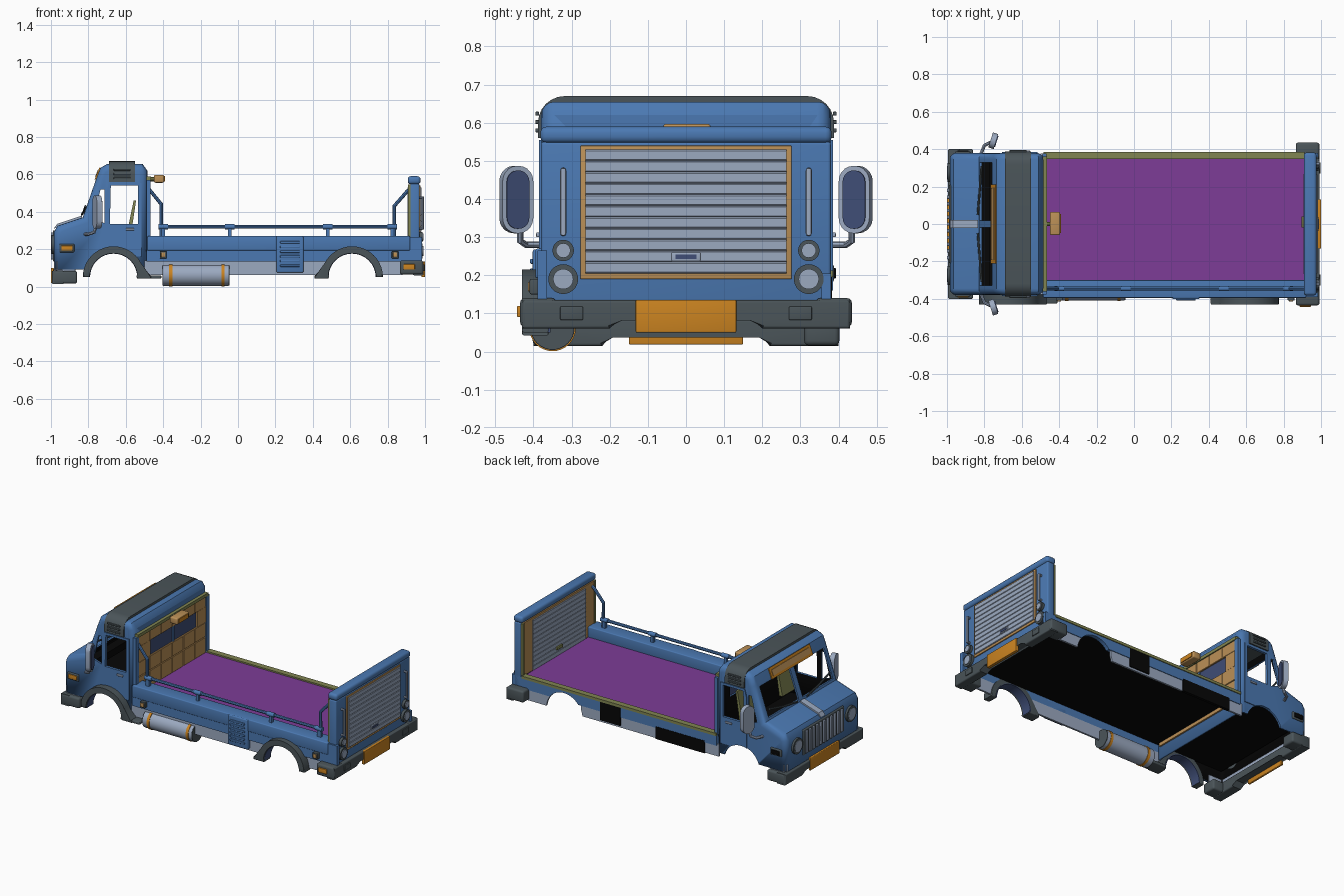
import bpy, bmesh, math
from mathutils import Vector, Matrix

if "Cube" in bpy.data.objects:
    bpy.data.objects.remove(bpy.data.objects["Cube"])

def material(name, *c):
    m = bpy.data.materials.new(name)
    m.diffuse_color = (*c, 1)
    m.use_nodes = True
    m.node_tree.nodes["Principled BSDF"].inputs["Base Color"].default_value = m.diffuse_color
    return m

BLUE = material("body blue", .07, .19, .445)
DARK = material("dark grey", .07, .09, .10)
LIGHT = material("pale steel", .33, .40, .53)
ORANGE = material("orange", .60, .23, .015)
TAN = material("tan wood", .50, .28, .095)
PURPLE = material("purple floor", .205, .045, .31)
OLIVE = material("olive trim", .22, .235, .085)
NAVY = material("navy glass", .05, .075, .18)
BLACK = material("black", .002, .002, .002)

def add(name, bm, *mats):
    bmesh.ops.recalc_face_normals(bm, faces=bm.faces)
    me = bpy.data.meshes.new(name)
    bm.to_mesh(me)
    bm.free()
    for m in mats:
        me.materials.append(m)
    ob = bpy.data.objects.new(name, me)
    bpy.context.collection.objects.link(ob)
    return ob

def box(name, x, y, z, mat, bevel=0, axis=None, seg=3):
    """Box from (lo, hi) ranges; bevel all edges or only those along one axis."""
    bm = bmesh.new()
    bmesh.ops.create_cube(bm, size=1)
    for v in bm.verts:
        v.co = Vector([(r[0] + r[1]) / 2 + c * (r[1] - r[0]) for r, c in zip((x, y, z), v.co)])
    if bevel:
        es = [e for e in bm.edges if axis is None or abs((e.verts[0].co - e.verts[1].co)[axis]) > 1e-5]
        bmesh.ops.bevel(bm, geom=es, offset=bevel, segments=seg, profile=.5, affect='EDGES')
    return add(name, bm, mat)

def prism(name, pts, t0, t1, mat, axis=1, bevel=0, open_bottom=False):
    """Extrude an (x,z) outline along y, or a (y,z) outline along x."""
    bm = bmesh.new()
    put = (lambda a, b, t: (a, t, b)) if axis == 1 else (lambda a, b, t: (t, a, b))
    A = [bm.verts.new(put(*p, t0)) for p in pts]
    B = [bm.verts.new(put(*p, t1)) for p in pts]
    caps = [bm.faces.new(A), bm.faces.new(B[::-1])]
    n = len(pts)
    for i in range(n):
        bm.faces.new((A[i], B[i], B[(i + 1) % n], A[(i + 1) % n]))
    if open_bottom:
        zmin = min(v.co.z for v in bm.verts)
        bmesh.ops.delete(bm, geom=[f for f in bm.faces if all(abs(v.co.z - zmin) < 1e-5 for v in f.verts)],
                         context='FACES')
    if bevel:
        es = [e for f in caps for e in f.edges if len(e.link_faces) == 2]
        bmesh.ops.bevel(bm, geom=es, offset=bevel, segments=4, profile=.5, affect='EDGES')
    return add(name, bm, mat)

def cyl(name, c, r, depth, mat, axis=0, seg=32):
    bm = bmesh.new()
    bmesh.ops.create_cone(bm, cap_ends=True, segments=seg, radius1=r, radius2=r, depth=depth)
    rot = Matrix.Rotation(math.pi / 2, 4, 'Y' if axis == 0 else 'X')
    bmesh.ops.transform(bm, matrix=Matrix.Translation(c) @ rot, verts=bm.verts)
    return add(name, bm, mat)

def tube(name, pts, r, mat):
    cu = bpy.data.curves.new(name, 'CURVE')
    cu.dimensions, cu.bevel_depth, cu.bevel_resolution, cu.use_fill_caps = '3D', r, 2, True
    sp = cu.splines.new('POLY')
    sp.points.add(len(pts) - 1)
    for p, q in zip(sp.points, pts):
        p.co = (*q, 1)
    tmp = bpy.data.objects.new(name + "_path", cu)
    bpy.context.collection.objects.link(tmp)
    bpy.context.view_layer.update()
    bm = bmesh.new()
    bm.from_mesh(tmp.to_mesh())
    bpy.data.objects.remove(tmp)
    return add(name, bm, mat)

def cut(ob, cutters):
    for c in cutters:
        c.hide_render = c.hide_viewport = True
        m = ob.modifiers.new("cut", 'BOOLEAN')
        m.operation, m.solver, m.object = 'DIFFERENCE', 'EXACT', c

# window and wheel cutters
FRONT_X, REAR_X, ARCH_Z, FLOOR = -.665, .61, .05, .203
wheels = [cyl("wheel_cutter", (x, 0, ARCH_Z), .13, 1.2, BLUE, 1, 48) for x in (FRONT_X, REAR_X)]
door_win = prism("door_window_cutter", [(-.685, .335), (-.535, .335), (-.535, .54), (-.68, .54)], -.6, .6, BLUE)
vent_win = prism("quarter_window_cutter", [(-.775, .36), (-.715, .34), (-.715, .52), (-.735, .52)], -.6, .6, BLUE)
slope = [(-.90, .39), (-.75, .38), (-.67, .57), (-.83, .57)]
shields = [prism("windshield_cutter", slope, *y, BLUE) for y in ((-.33, -.02), (.02, .33))]
rear_win = box("rear_window_cutter", (-.55, -.40), (-.22, .26), (.405, .495), BLUE)

# cab shell
cab = prism("cab_shell", [(-.985, .09), (-.985, .29), (-.965, .325), (-.83, .37), (-.755, .585), (-.735, .635),
            (-.70, .655), (-.51, .655), (-.485, .62), (-.485, .09)], -.38, .38, BLUE, bevel=.035, open_bottom=True)
cab.data.materials.append(BLACK)
so = cab.modifiers.new("shell", 'SOLIDIFY')
so.thickness, so.offset, so.material_offset = .012, -1, 1
cut(cab, [wheels[0], door_win, vent_win, rear_win] + shields)
box("cab_floor", (-.965, -.49), (-.365, .365), (.188, .198), BLACK)
for s in (-1, 1):
    door = prism("cab_door", [(-.705, .16), (-.515, .16), (-.515, .555), (-.69, .555), (-.705, .50)],
                 s * .377, s * .385, BLUE)
    cut(door, [wheels[0], door_win])
    box("door_handle", (-.60, -.555), sorted((s * .384, s * .393)), (.30, .312), LIGHT, .003)
    prism("seat_back", [(-.595, .28), (-.572, .28), (-.545, .46), (-.558, .46)], s * .14, s * .27, OLIVE)
    # mirrors with bent arms, slightly turned outward
    c = Vector((-.752, s * .446, .398))
    turn = Matrix.Translation(c) @ Matrix.Rotation(-s * .3, 4, 'Z') @ Matrix.Translation(-c)
    for m in (box("mirror", (-.767, -.737), sorted((s * .403, s * .487)), (.31, .487), LIGHT, .04, 0, 5),
              box("mirror_glass", (-.739, -.733), sorted((s * .415, s * .476)), (.322, .475), NAVY, .029, 0, 5)):
        m.data.transform(turn)
    tube("mirror_arm", [(-.82, s * .37, .28), (-.80, s * .42, .28), (-.77, s * .435, .29), (-.755, s * .435, .33)],
         .009, LIGHT)
    # front lights and side marker
    cyl("headlight_ring", (-.985, s * .275, .225), .05, .026, DARK)
    cyl("headlight_lens", (-.988, s * .275, .225), .036, .026, LIGHT)
    box("front_marker_frame", (-.955, -.875), sorted((s * .375, s * .388)), (.183, .228), DARK, .005)
    box("front_marker", (-.945, -.885), sorted((s * .38, s * .394)), (.192, .219), ORANGE if s < 0 else BLACK, .003)
    tube("wiper", [(-.835, s * .05, .385), (-.825, s * .18, .40), (-.815, s * .31, .43)], .006, DARK)
    # roof vents
    for i in range(3):
        box("roof_vent", (-.665, -.575), sorted((s * .385, s * .395)), (.575 + i * .022, .585 + i * .022), DARK, .002)

# roof band, sign board and hood strip
prism("roof_band", [(-.388, .56), (-.388, .60)] +
      [(-.318 - .07 * math.cos(a * math.pi / 12), .60 + .07 * math.sin(a * math.pi / 12)) for a in range(1, 7)] +
      [(.318 + .07 * math.sin(a * math.pi / 12), .60 + .07 * math.cos(a * math.pi / 12)) for a in range(7)] +
      [(.388, .56)], -.69, -.55, DARK, 0)
prism("sign_frame", [(-.767, .572), (-.741, .637), (-.73, .63), (-.75, .57)], -.21, .21, ORANGE)
prism("sign_board", [(-.764, .588), (-.75, .622), (-.735, .62), (-.75, .585)], -.193, .193, TAN)
prism("hood_strip", [(-.985, .31), (-.967, .335), (-.835, .379), (-.835, .36), (-.95, .32)], -.022, .022, LIGHT)
box("dashboard", (-.83, -.77), (-.36, .36), (.30, .345), BLACK)

# radiator grille
box("grille_back", (-.99, -.975), (-.21, .21), (.135, .30), DARK, .006)
for i in range(11):
    y = -.18 + i * .036
    box("grille_bar", (-1.0, -.985), (y - .009, y + .009), (.145, .29), LIGHT, .004)

# bumpers
prism("front_bumper", [(-.40, .014), (-.22, .014), (-.195, .045), (.195, .045), (.22, .014), (.40, .014), (.40, .085),
                       (-.40, .085)], -.995, -.93, DARK, 0, .008)
box("front_bumper_step", (-.983, -.968), (-.365, .365), (.085, .135), LIGHT, .005)
box("front_plate", (-1.0, -.985), (-.15, .15), (.018, .10), ORANGE, .004)
prism("rear_bumper", [(-.43, .06), (-.2, .06), (-.17, .09), (.17, .09), (.2, .06), (.43, .06), (.43, .135),
                      (-.43, .135)], .935, .993, DARK, 0, .008)
box("rear_plate", (.98, 1.0), (-.132, .132), (.05, .135), ORANGE, .003)
box("rear_marker", (.885, .945), (-.443, -.43), (.09, .12), ORANGE, .003)
for s in (-1, 1):
    box("front_bumper_end", (-.99, -.86), sorted((s * .31, s * .402)), (.016, .084), DARK, .012)
    box("front_step_side", (-.97, -.87), sorted((s * .362, s * .376)), (.08, .135), LIGHT, .004)
    box("rear_bumper_end", (.865, .99), sorted((s * .34, s * .435)), (.065, .14), DARK, .012)
    box("rear_bumper_lamp", (.985, .998), sorted((s * .27, s * .33)), (.083, .118), DARK, .003)

# bed floor and side walls
box("bed_floor", (-.485, .912), (-.31, .355), (.194, FLOOR), PURPLE)
box("bed_underside", (-.485, .912), (-.36, .352), (.186, .195), BLACK)
box("cab_rear_sill", (-.49, -.475), (-.34, .34), (.165, .187), TAN)
box("right_ledge", (-.485, .92), (-.395, -.30), (.192, .27), BLUE, .006)
cut(box("right_wall", (-.49, .985), (-.39, -.365), (.135, .265), BLUE), wheels)
cut(box("left_wall", (-.485, .985), (.355, .38), (.13, .205), BLUE), wheels)
box("left_olive_edge", (-.485, .912), (.347, .385), (.195, .212), OLIVE)
for s in (-1, 1):
    for x in ((-.50, .49), (.70, .88)):
        cut(box("pale_skirt", x, sorted((s * .364, s * .376)), (.062, .14), LIGHT), wheels)
box("left_hatch", (.205, .35), (.37, .383), (.075, .195), BLACK)
box("left_locker", (-.40, -.05), (.365, .383), (.06, .14), BLACK)

# right side fenders with foot, and dark liners
for name, cx, d in (("front_fender", FRONT_X, 1), ("rear_fender", REAR_X, -1)):
    ring = [(cx - d * .165 * math.cos(a * math.pi / 20), ARCH_Z + .165 * math.sin(a * math.pi / 20)) for a in range(19)]
    ring += [(cx + d * .20, .058), (cx + d * .20, .042), (cx + d * .125, .042)]
    ring += [(cx - d * .128 * math.cos(a * math.pi / 20), ARCH_Z + .128 * math.sin(a * math.pi / 20))
             for a in range(20, -1, -1)]
    prism(name, ring, -.43, -.36, DARK, bevel=.006)
    arc = [(cx + r * math.cos(a * math.pi / 16), ARCH_Z + r * math.sin(a * math.pi / 16))
           for r, rng in ((.131, range(17)), (.126, range(16, -1, -1))) for a in rng]
    prism(name + "_liner", arc, -.42, -.355, NAVY)
box("running_board", (-.53, -.41), (-.425, -.34), (.042, .06), DARK, .005)

# louvred hatch
box("hatch_panel", (.205, .35), (-.402, -.365), (.075, .268), BLUE, .006)
for i in range(6):
    z = .105 + i * .025
    box("hatch_louvre", (.225, .33), (-.409, -.398), (z, z + .013), BLUE, .004)

# fuel tank with straps
cyl("fuel_tank", (-.225, -.35, .062), .058, .35, LIGHT)
for x in (-.40, -.05):
    cyl("tank_end", (x, -.35, .062), .057, .008, DARK)
for x in (-.36, -.08):
    cyl("tank_strap", (x, -.35, .062), .061, .018, ORANGE)
for x in (-.40, .84):
    box("side_lamp", (x - .018, x + .018), (-.41, -.385), (.15, .19), DARK, .004)
    box("side_lamp_lens", (x - .011, x + .011), (-.415, -.40), (.158, .182), TAN, .003)

# side rail
Y = -.345
tube("side_rail", [(-.41, Y, .32), (.83, Y, .32)], .010, BLUE)
tube("front_rail_post", [(-.49, Y, .52), (-.475, Y, .52), (-.41, Y, .44), (-.41, Y, .26)], .010, BLUE)
tube("rear_rail_post", [(.93, Y, .52), (.905, Y, .51), (.835, Y, .43), (.835, Y, .26)], .010, BLUE)
for x in (-.40, -.045, .48, .825):
    cyl("rail_clamp", (x, Y, .32), .014, .05, BLUE)
    box("rail_post", (x - .009, x + .009), (Y - .009, Y + .009), (.26, .32), BLUE)

# wooden rear wall of cab
for z in ((FLOOR, .305), (.308, .40), (.50, .57)):
    for i in range(6):
        y = -.345 + i * .115
        box("wall_board", (-.488, -.472), (y + .001, y + .114), z, TAN, .002, None, 1)
for y in ((-.345, -.22), (.26, .345)):
    box("window_side_board", (-.488, -.473), y, (.40, .50), TAN)
box("rear_window_bar", (-.486, -.474), (.01, .025), (.40, .50), BLUE)
box("rear_window_glass", (-.487, -.482), (-.225, .265), (.40, .50), NAVY)
box("olive_header", (-.49, -.465), (-.36, .36), (.568, .588), OLIVE)
for s in (-1, 1):
    box("wall_corner_post", (-.49, -.468), sorted((s * .345, s * .376)), (.20, .57), BLUE)

# work lamp
tube("lamp_bracket", [(-.485, 0, .575), (-.43, 0, .575)], .012, OLIVE)
box("work_lamp", (-.45, -.395), (-.06, .065), (.555, .597), TAN, .008)
box("work_lamp_lens", (-.398, -.391), (-.048, .053), (.562, .590), ORANGE)

# rear gate
box("gate_panel", (.92, .97), (-.38, .38), (.13, .55), BLUE, .008)
box("gate_cap", (.908, .976), (-.382, .382), (.547, .59), BLUE, .016)
box("gate_lining", (.913, .922), (-.36, .36), (FLOOR, .545), TAN)
box("gate_inner_shutter", (.909, .916), (-.27, .27), (.21, .53), LIGHT)
box("gate_frame", (.965, .976), (-.277, .277), (.19, .54), TAN, .003)
for i in range(11):
    z = .205 + i * .0295
    box("shutter_slat", (.968, .982), (-.264, .264), (z, z + .0295), LIGHT, .003, 1, 1)
    box("inner_slat", (.906, .912), (-.268, .268), (z, z + .0295), LIGHT, .002, 1, 1)
box("inner_handle", (.896, .907), (-.02, .04), (.25, .27), OLIVE, .003)
box("shutter_handle_plate", (.98, .986), (-.038, .038), (.237, .26), LIGHT, .003)
box("shutter_handle_slot", (.985, .988), (-.028, .028), (.243, .254), NAVY)
for s in (-1, 1):
    tube("gate_grab_bar", [(.965, s * .322, .31), (.988, s * .322, .31), (.988, s * .322, .475),
                           (.965, s * .322, .475)], .008, LIGHT)
    for z, r in ((.265, .028), (.19, .039)):
        cyl("tail_lamp_ring", (.975, s * .322, z), r, .024, DARK)
        cyl("tail_lamp_lens", (.98, s * .322, z), r * .68, .024, LIGHT)
    box("gate_olive_post", (.908, .922), sorted((s * .36, s * .376)), (.21, .546), OLIVE)

# smooth shading with sharp edges kept
bpy.ops.object.select_all(action='DESELECT')
for ob in bpy.context.scene.objects:
    if not ob.hide_render:
        ob.select_set(True)
        bpy.context.view_layer.objects.active = ob
bpy.ops.object.shade_smooth_by_angle(angle=math.radians(35))
